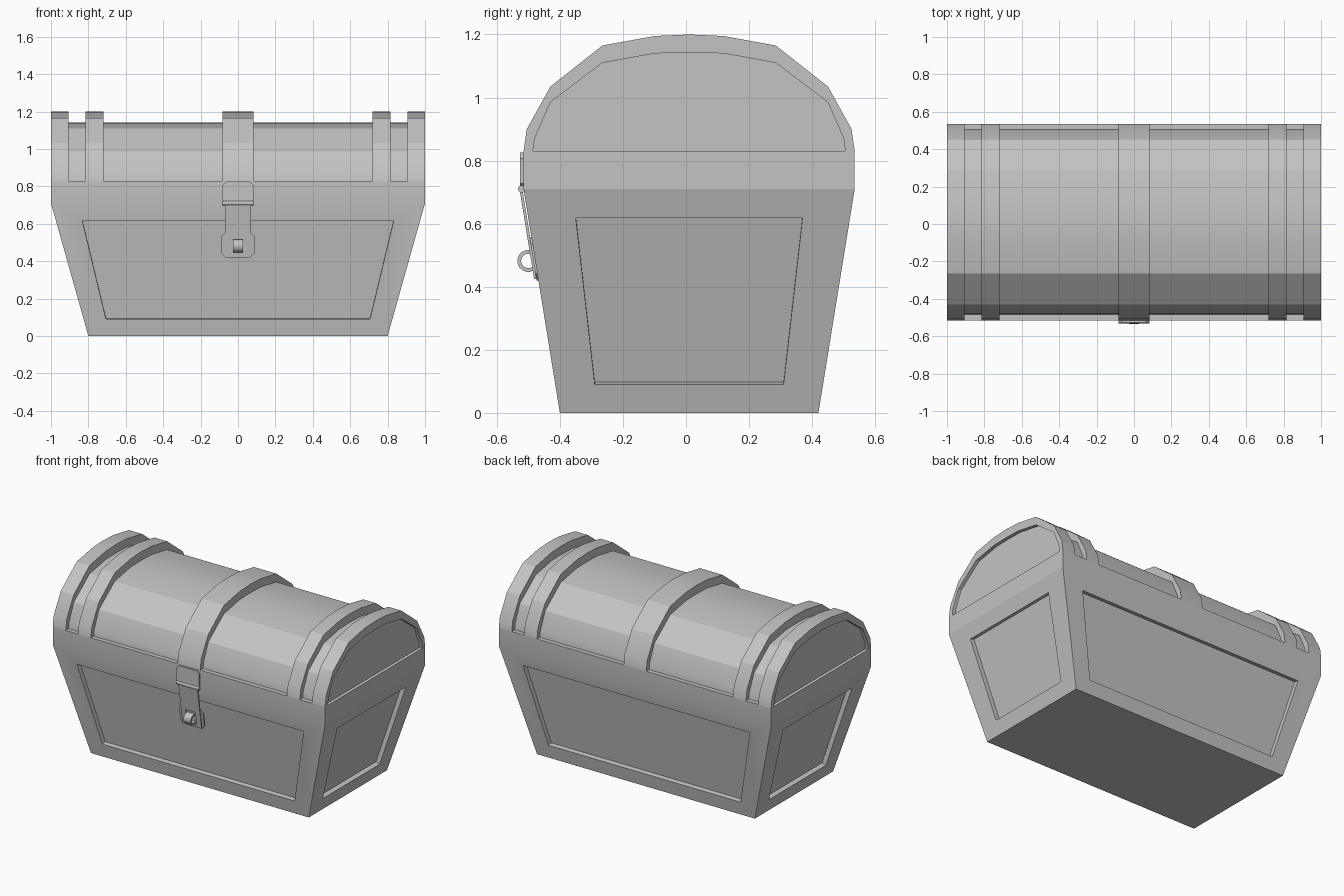
import bpy, bmesh, math

cube = bpy.data.objects.get("Cube")
if cube:
    bpy.data.objects.remove(cube, do_unlink=True)

grey = bpy.data.materials.new("plain grey")
grey.use_nodes = True
grey.diffuse_color = (0.55, 0.55, 0.55, 1)
bsdf = next(n for n in grey.node_tree.nodes if n.type == "BSDF_PRINCIPLED")
bsdf.inputs["Base Color"].default_value = grey.diffuse_color

CY = 0.01          # chest centre in y
RIM, SHOULDER = 0.83, 0.71


def finish(name, bm, angle):
    bmesh.ops.recalc_face_normals(bm, faces=bm.faces)
    mesh = bpy.data.meshes.new(name)
    bm.to_mesh(mesh)
    bm.free()
    mesh.materials.append(grey)
    mesh.shade_smooth()
    mesh.set_sharp_from_angle(angle=math.radians(angle))
    obj = bpy.data.objects.new(name, mesh)
    bpy.context.collection.objects.link(obj)
    return obj


def loft(sections, closed=False):
    """Join equal closed sections with quads, capping the ends unless closed."""
    bm = bmesh.new()
    rings = [[bm.verts.new(p) for p in s] for s in sections]
    pairs = list(zip(rings, rings[1:]))
    if closed:
        pairs.append((rings[-1], rings[0]))
    else:
        bm.faces.new(rings[0])
        bm.faces.new(rings[-1])
    n = len(rings[0])
    for a, b in pairs:
        for i in range(n):
            j = (i + 1) % n
            bm.faces.new((a[i], a[j], b[j], b[i]))
    return bm


def half_x(z):
    return 0.8 + 0.2 * min(z / SHOULDER, 1)


def half_y(z):
    return 0.41 + 0.115 * min(z / SHOULDER, 1)


def front_y(z, out=0):
    return CY - half_y(z) - out


# Tapered body with a straight rim
corners = [(-1, -1), (1, -1), (1, 1), (-1, 1)]
bm = loft([[(sx * half_x(z), CY + sy * half_y(z), z) for sx, sy in corners]
           for z in (0, SHOULDER, RIM)])
bmesh.ops.recalc_face_normals(bm, faces=bm.faces)
walls = [f for f in bm.faces
         if abs(f.normal.z) < 0.9 and f.calc_center_median().z < SHOULDER - 0.1]

# Recessed trapezoid panels on all four walls
bmesh.ops.inset_individual(bm, faces=walls, thickness=0.08)
for f in walls:
    end_wall = abs(f.normal.x) > abs(f.normal.y)
    fx, fy = (1, 0.705) if end_wall else (0.855, 1)
    for v in f.verts:
        z = 0.09 if v.co.z < SHOULDER / 2 else 0.618
        v.co = (math.copysign(fx * half_x(z), v.co.x),
                CY + math.copysign(fy * half_y(z), v.co.y - CY), z)
bm.normal_update()
bmesh.ops.inset_individual(bm, faces=walls, thickness=0, depth=-0.03)
finish("chest_body", bm, 12)


# Lid profiles, mirrored about the middle
def mirrored(half):
    return ([(CY - y, z) for y, z in half]
            + [(CY + y, z) for y, z in reversed(half) if y > 0])


outer = mirrored([(0.525, RIM), (0.515, 0.9), (0.44, 1.035),
                  (0.275, 1.165), (0.11, 1.195), (0, 1.2)])
inner = mirrored([(0.495, RIM), (0.49, 0.87), (0.44, 0.985),
                  (0.275, 1.11), (0.11, 1.14), (0, 1.143)])

finish("lid_barrel", loft([[(x, y, z) for y, z in inner]
                           for x in (-0.978, 0.978)]), 22)


def arch(name, x0, x1, outside, inside):
    """Bent strap between two profiles in the yz plane."""
    finish(name, loft([[(x0, *o), (x1, *o), (x1, *i), (x0, *i)]
                       for o, i in zip(outside, inside)]), 22)


# Straps over the lid
arch("middle_band", -0.083, 0.083, outer, inner)
for side, s in (("left", 1), ("right", -1)):
    arch(side + "_end_band", s * 0.905, s * 1.0, outer, inner)
    arch(side + "_inner_band", s * 0.72, s * 0.815, outer, inner)


# Clasp
def chamfered(w, z0, z1, c):
    return [(-w + c, z0), (w - c, z0), (w, z0 + c), (w, z1 - c),
            (w - c, z1), (-w + c, z1), (-w, z1 - c), (-w, z0 + c)]


def front_plate(name, outline, lo, hi):
    finish(name, loft([[(x, front_y(z, d), z) for x, z in outline]
                       for d in (lo, hi)]), 30)


front_plate("clasp_top_plate", chamfered(0.083, SHOULDER, 0.825, 0.018), -0.005, 0.011)
front_plate("clasp_back_plate", chamfered(0.088, 0.42, 0.557, 0.022), -0.004, 0.006)

# Hanging strap with a slot for the staple
strap = [(sx * 0.07, 0.425 if sz < 0 else 0.705) for sx, sz in corners]
slot = [(sx * 0.035, 0.44 if sz < 0 else 0.53) for sx, sz in corners]
finish("clasp_strap", loft([[(x, front_y(z, 0.004), z), (x, front_y(z, 0.013), z),
                             (u, front_y(w, 0.013), w), (u, front_y(w, 0.004), w)]
                            for (x, z), (u, w) in zip(strap, slot)], closed=True), 30)


# Hinge pin and staple loop
def circle(y, z, r, start, end, n):
    steps = [math.radians(start + (end - start) * i / n) for i in range(n + 1)]
    return [(y + r * math.cos(a), z + r * math.sin(a)) for a in steps]


pin = circle(-0.521, SHOULDER, 0.012, 0, 360, 12)[:-1]
finish("clasp_hinge_pin", loft([[(x, *p) for p in pin] for x in (-0.083, 0.083)]), 40)


def staple(r):
    arc = circle(-0.5, 0.482, r, 60, 300, 12)
    return [(-0.462, 0.482 + r * 0.75)] + arc + [(-0.462, 0.482 - r * 0.75)]


arch("clasp_staple", -0.027, 0.027, staple(0.035), staple(0.023))
